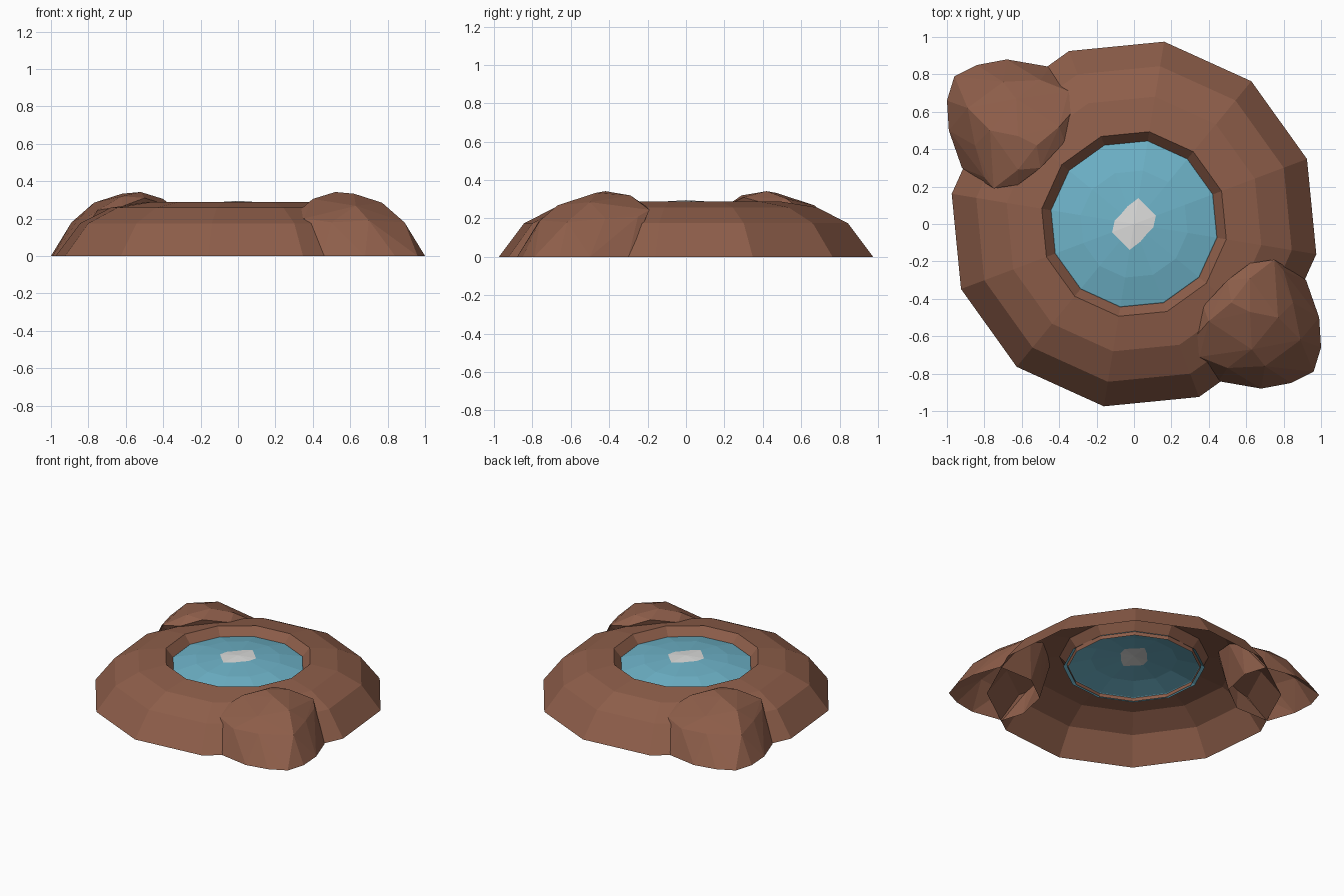
import bpy, bmesh, math

if "Cube" in bpy.data.objects:
    bpy.data.objects.remove(bpy.data.objects["Cube"])

def material(name, rgb):
    m = bpy.data.materials.new(name)
    m.diffuse_color = (*rgb, 1)
    m.use_nodes = True
    m.node_tree.nodes["Principled BSDF"].inputs["Base Color"].default_value = m.diffuse_color
    return m

BROWN = material("earth brown", (0.27, 0.112, 0.068))
BLUE = material("water blue", (0.155, 0.45, 0.58))
WHITE = material("glint white", (0.72, 0.72, 0.71))

SIDES, TURN = 12, math.radians(20.6)

def finish(name, bm, *mats):
    me = bpy.data.meshes.new(name)
    bm.to_mesh(me)
    bm.free()
    for m in mats:
        me.materials.append(m)
    ob = bpy.data.objects.new(name, me)
    bpy.context.collection.objects.link(ob)
    return ob

def ring(bm, radius, z):
    """One 12-sided loop; radius may be a number or a list repeated around."""
    rs = radius if isinstance(radius, list) else [radius]
    return [bm.verts.new((rs[i % len(rs)] * math.cos(TURN + i * math.tau / SIDES),
                          rs[i % len(rs)] * math.sin(TURN + i * math.tau / SIDES), z))
            for i in range(SIDES)]

def lathe(profile):
    """Open shell through a list of (radius, z) loops, from the outside inward."""
    bm = bmesh.new()
    loops = [ring(bm, r, z) for r, z in profile]
    for a, b in zip(loops, loops[1:]):
        for i in range(SIDES):
            j = (i + 1) % SIDES
            bm.faces.new((a[i], a[j], b[j], b[i]))
    return bm, loops

# Crater mound: open underneath, with an inner wall down to the water
bm, _ = lathe([(0.988, 0), (0.855, 0.175), (0.69, 0.258), (0.5, 0.288),
               (0.45, 0.23), (0.445, 0.2)])
finish("crater_mound", bm, BROWN)

# Domed pool with a rounded-rectangle glint at its crown
glint = [0.125, 0.115, 0.14, 0.10, 0.087, 0.105]
bm, loops = lathe([(0.475, 0.21), (0.445, 0.232), (0.29, 0.268), (glint, 0.287)])
tip = bm.verts.new((0, 0, 0.295))
for i in range(SIDES):
    f = bm.faces.new((loops[-1][i], loops[-1][(i + 1) % SIDES], tip))
    f.material_index = 1
finish("pool", bm, BLUE, WHITE)

# Boulder: faceted hull leaning onto the mound, open underneath
foot = [(1.0, -0.66), (0.96, -0.79), (0.84, -0.85), (0.68, -0.88), (0.45, -0.84),
        (0.40, -0.68), (0.45, -0.45), (0.65, -0.3), (0.92, -0.3), (0.99, -0.5)]
body = [(0.89, -0.62, 0.18), (0.85, -0.42, 0.2), (0.80, -0.25, 0.21),
        (0.70, -0.76, 0.19), (0.50, -0.77, 0.18), (0.35, -0.71, 0.2),
        (0.33, -0.60, 0.245), (0.37, -0.44, 0.27), (0.40, -0.52, 0.305),
        (0.50, -0.30, 0.31), (0.62, -0.21, 0.265), (0.75, -0.19, 0.245),
        (0.77, -0.50, 0.285), (0.63, -0.67, 0.268), (0.52, -0.42, 0.342),
        (0.62, -0.47, 0.333), (0.62, -0.29, 0.32)]
for name, s in (("front_boulder", 1), ("back_boulder", -1)):
    bm = bmesh.new()
    pts = [(x, y, 0) for x, y in foot] + body
    vs = [bm.verts.new((s * x, s * y, z)) for x, y, z in pts]
    out = bmesh.ops.convex_hull(bm, input=vs)
    junk = set(out["geom_interior"]) | set(out["geom_unused"])
    bmesh.ops.delete(bm, geom=[g for g in junk if isinstance(g, bmesh.types.BMVert)],
                     context="VERTS")
    bmesh.ops.recalc_face_normals(bm, faces=bm.faces[:])
    base = [f for f in bm.faces if all(v.co.z < 1e-4 for v in f.verts)]
    bmesh.ops.delete(bm, geom=base, context="FACES")
    finish(name, bm, BROWN)
